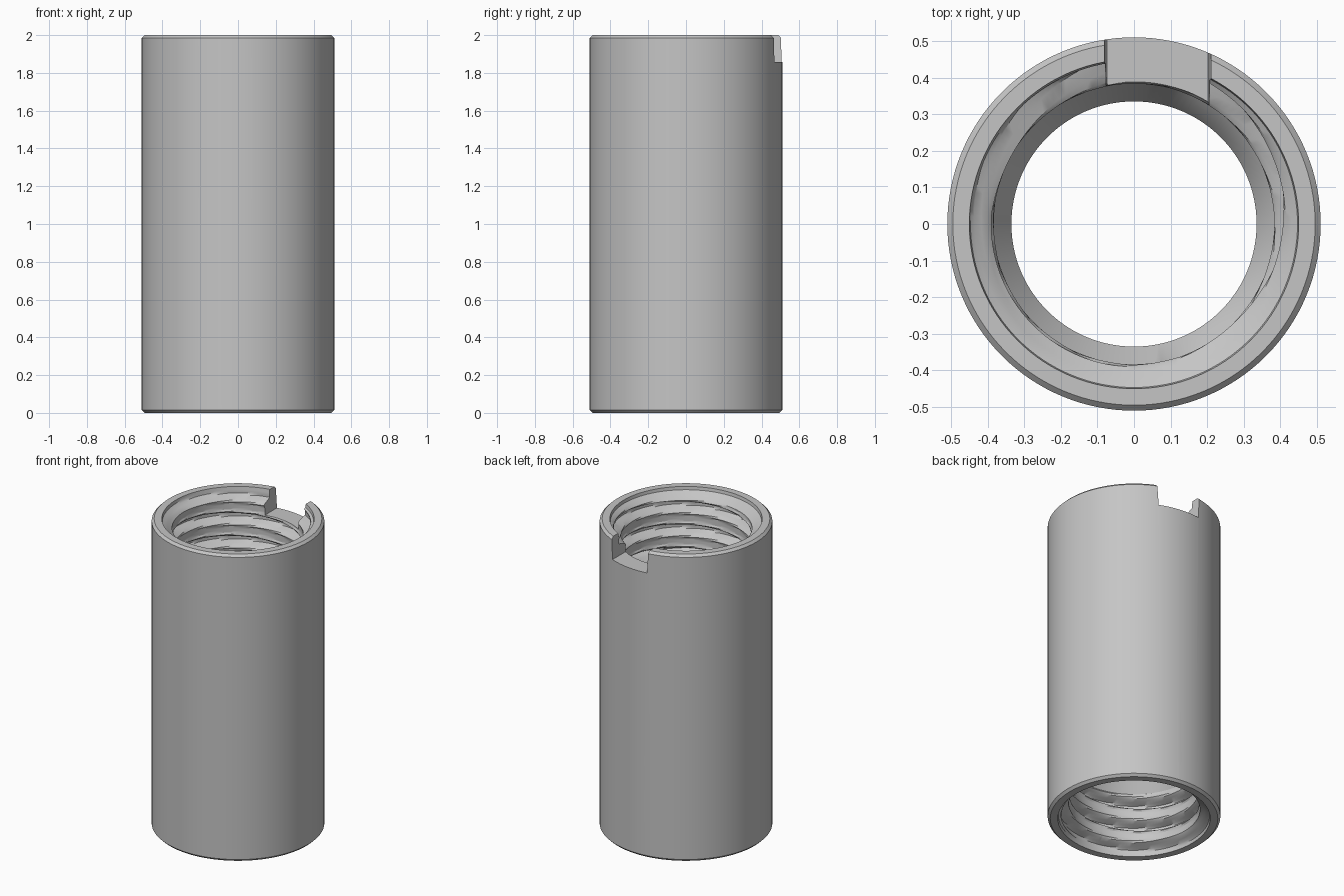
import bpy
import bmesh
from math import sin, cos, pi, radians

LENGTH, OUTER, RIM, ROOT, CREST, BORE = 2.0, 0.51, 0.45, 0.445, 0.39, 0.335
PITCH, SEGS, CHAMFER = 0.15, 128, 0.015

cube = bpy.data.objects.get("Cube")
if cube:
    bpy.data.objects.remove(cube, do_unlink=True)

grey = bpy.data.materials.new("light_grey")
grey.use_nodes = True
colour = (0.56, 0.56, 0.56, 1)
grey.diffuse_color = colour
grey.node_tree.nodes["Principled BSDF"].inputs["Base Color"].default_value = colour


def clamp(v):
    return max(0.0, min(1.0, v))


def make_object(name, bm):
    bmesh.ops.recalc_face_normals(bm, faces=bm.faces)
    mesh = bpy.data.meshes.new(name)
    bm.to_mesh(mesh)
    bm.free()
    mesh.materials.append(grey)
    obj = bpy.data.objects.new(name, mesh)
    bpy.context.collection.objects.link(obj)
    return obj


def inner_radius(depth, angle):
    """Threaded mouth, then a cone down to the plain bore."""
    if depth >= 0.39:
        return CREST + (BORE - CREST) * clamp((depth - 0.39) / 0.09)
    turn = (depth - 0.11) / PITCH + (angle - radians(110)) / (2 * pi)
    away = abs((turn + 0.5) % 1.0 - 0.5) * 2
    ridge = clamp((0.8 - away) / 0.5)
    ridge *= ridge * (3 - 2 * ridge) / max(ridge, 0.001)
    ridge *= clamp((depth - 0.02) / 0.04)
    ridge = max(ridge, clamp((depth - 0.36) / 0.03))
    return RIM + (ROOT - RIM) * clamp(depth / 0.03) + (CREST - ROOT) * ridge


# Sleeve: outer wall rows, then inner rows from the top down
angles = [2 * pi * i / SEGS for i in range(SEGS)]
rows = []
for r, z in ((OUTER - CHAMFER, 0), (OUTER, CHAMFER),
             (OUTER, LENGTH - CHAMFER), (OUTER - CHAMFER, LENGTH)):
    rows.append([(r, a, z) for a in angles])
depths = [i * 0.01 for i in range(40)] + [0.48]
for d in depths:
    rows.append([(inner_radius(d, a), a, LENGTH - d) for a in angles])
for d in reversed(depths):
    rows.append([(inner_radius(d, -a), a, d) for a in angles])

bm = bmesh.new()
rings = [[bm.verts.new((r * cos(a), r * sin(a), z)) for r, a, z in row] for row in rows]
for k, ring in enumerate(rings):
    above = rings[(k + 1) % len(rings)]
    for i in range(SEGS):
        j = (i + 1) % SEGS
        bm.faces.new((ring[i], ring[j], above[j], above[i]))
sleeve = make_object("threaded_sleeve", bm)


def notch_cutter(name, left, right, side, top):
    """Slightly tapered block through one side of one end."""
    bm = bmesh.new()
    bmesh.ops.create_cube(bm, size=1)
    for v in bm.verts:
        mouth = v.co.z > 0
        spread = 0.004 if mouth else -0.008
        v.co.x = right + spread if v.co.x > 0 else left - spread
        v.co.y = side * (0.7 if v.co.y > 0 else 0.2)
        z = 2.05 if mouth else 1.858
        v.co.z = z if top else LENGTH - z
    obj = make_object(name, bm)
    obj.hide_render = True
    return obj


# Locking notches, half-turned from end to end
cutters = []
for top, end in ((True, "top"), (False, "bottom")):
    for side, word in ((-1, "front"), (1, "back")):
        leans_right = (side == -1) == top
        left, right = (-0.21, 0.08) if leans_right else (-0.08, 0.21)
        cutters.append(notch_cutter(f"{end}_{word}_notch_cutter", left, right, side, top))

bpy.context.view_layer.objects.active = sleeve
sleeve.select_set(True)
for cutter in cutters:
    cut = sleeve.modifiers.new("notch", 'BOOLEAN')
    cut.object = cutter
    cut.operation = 'DIFFERENCE'
    cut.solver = 'EXACT'
    bpy.ops.object.modifier_apply(modifier=cut.name)
for cutter in cutters:
    bpy.data.objects.remove(cutter, do_unlink=True)

bpy.ops.object.select_all(action='DESELECT')
sleeve.select_set(True)
bpy.ops.object.shade_smooth_by_angle(angle=radians(30))
